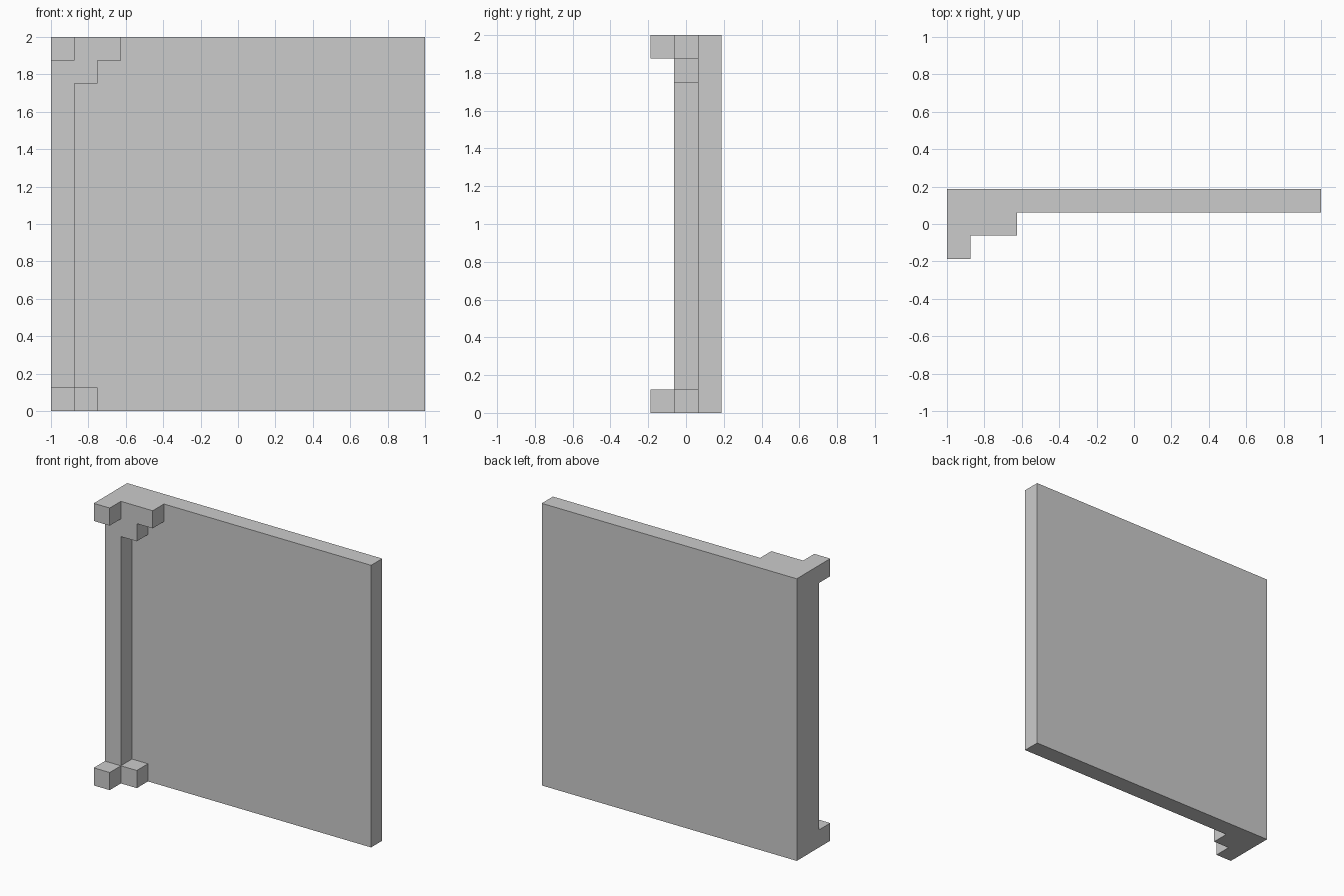
import bpy, bmesh

if "Cube" in bpy.data.objects:
    bpy.data.objects.remove(bpy.data.objects["Cube"])

U = 0.125  # module: one block


def prism(name, profile, y0, y1):
    """Extrude an (x, z) profile, counted in blocks, from y0 to y1."""
    bm = bmesh.new()
    face = bm.faces.new([bm.verts.new((x * U, y0 * U, z * U)) for x, z in profile])
    ext = bmesh.ops.extrude_face_region(bm, geom=[face])
    verts = [g for g in ext["geom"] if isinstance(g, bmesh.types.BMVert)]
    bmesh.ops.translate(bm, verts=verts, vec=(0, (y1 - y0) * U, 0))
    bmesh.ops.recalc_face_normals(bm, faces=bm.faces)
    mesh = bpy.data.meshes.new(name)
    bm.to_mesh(mesh)
    bm.free()
    obj = bpy.data.objects.new(name, mesh)
    bpy.context.collection.objects.link(obj)
    return obj


def rect(x0, x1, z0, z1):
    return [(x0, z0), (x1, z0), (x1, z1), (x0, z1)]


# Large flat wall panel at the back
wall = prism("corner_wall_panel", rect(-8, 8, 0, 16), 0.5, 1.5)

# Corner post with a foot block and a stepped bracket at the top
post = prism("corner_post", [(-8, 0), (-6, 0), (-6, 1), (-7, 1), (-7, 14),
                             (-6, 14), (-6, 15), (-5, 15), (-5, 16), (-8, 16)],
             -0.5, 0.5)

# Front tabs at the foot and top of the post
tabs = [prism(f"front_tab_{end}", rect(-8, -7, z, z + 1), -1.5, -0.5)
        for end, z in (("bottom", 0), ("top", 15))]

# Merge the parts into one seamless solid
bpy.context.view_layer.objects.active = wall
for part in [post] + tabs:
    mod = wall.modifiers.new("join_" + part.name, "BOOLEAN")
    mod.operation = "UNION"
    mod.solver = "EXACT"
    mod.object = part
    bpy.ops.object.modifier_apply(modifier=mod.name)
    bpy.data.objects.remove(part)
